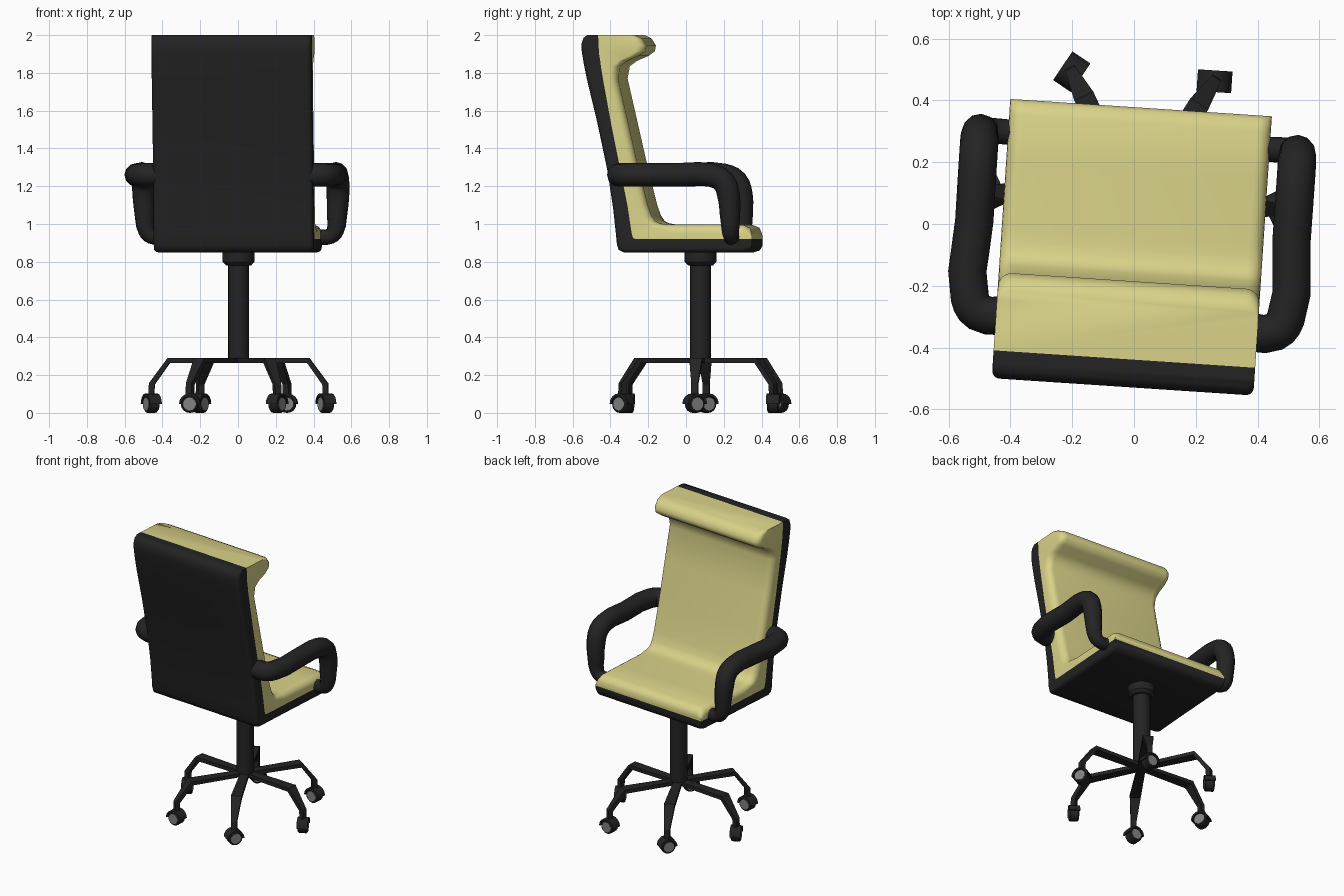
import bpy, bmesh, math
from mathutils import Matrix, Vector

if "Cube" in bpy.data.objects:
    bpy.data.objects.remove(bpy.data.objects["Cube"])

# The whole chair is turned slightly about its column
PLACE = Matrix.Translation((0.003, 0.077, 0)) @ Matrix.Rotation(math.radians(-3.8), 4, 'Z')


def material(name, col):
    m = bpy.data.materials.new(name)
    m.diffuse_color = (*col, 1)
    m.use_nodes = True
    m.node_tree.nodes["Principled BSDF"].inputs["Base Color"].default_value = m.diffuse_color
    return m


BLACK = material("black", (0.017, 0.017, 0.017))
YELLOW = material("pale_yellow", (0.70, 0.65, 0.25))
GREY = material("grey", (0.22, 0.22, 0.22))


def finish(name, mesh, mat, local=Matrix(), angle=35):
    mesh.transform(PLACE @ local)
    bm = bmesh.new()
    bm.from_mesh(mesh)
    bmesh.ops.recalc_face_normals(bm, faces=bm.faces)
    bm.to_mesh(mesh)
    bm.free()
    mesh.materials.clear()
    mesh.materials.append(mat)
    mesh.shade_smooth()
    mesh.set_sharp_from_angle(angle=math.radians(angle))
    ob = bpy.data.objects.new(name, mesh)
    bpy.context.collection.objects.link(ob)
    return ob


def loft(name, rings, mat, closed=True, local=Matrix(), angle=35):
    """Skin a row of equal-length point rings and cap both ends."""
    bm = bmesh.new()
    vs = [[bm.verts.new(p) for p in r] for r in rings]
    n = len(rings[0])
    for a, b in zip(vs, vs[1:]):
        for i in range(n if closed else n - 1):
            j = (i + 1) % n
            bm.faces.new((a[i], a[j], b[j], b[i]))
    bm.faces.new(vs[0])
    bm.faces.new(vs[-1])
    mesh = bpy.data.meshes.new(name)
    bm.to_mesh(mesh)
    bm.free()
    return finish(name, mesh, mat, local, angle)


def lathe(name, profile, mat, sides=24, local=Matrix()):
    rings = [[(r * math.cos(2 * math.pi * i / sides), r * math.sin(2 * math.pi * i / sides), z)
              for i in range(sides)] for r, z in profile]
    return loft(name, rings, mat, True, local)


# Side profile, top to seat front: seam (y, z), cushion face (y, z), shell face (y, z)
PROFILE = [
    (-.515, 2.0, -.320, 2.0, -.575, 2.0),
    (-.515, 1.99, -.285, 1.982, -.595, 1.985),
    (-.513, 1.96, -.262, 1.945, -.605, 1.955),
    (-.512, 1.93, -.267, 1.915, -.605, 1.925),
    (-.510, 1.90, -.300, 1.890, -.600, 1.89),
    (-.505, 1.87, -.360, 1.865, -.595, 1.86),
    (-.500, 1.83, -.400, 1.835, -.587, 1.82),
    (-.490, 1.77, -.412, 1.77, -.575, 1.76),
    (-.450, 1.55, -.362, 1.55, -.522, 1.54),
    (-.400, 1.30, -.305, 1.30, -.467, 1.28),
    (-.360, 1.10, -.255, 1.10, -.437, 1.08),
    (-.345, 1.00, -.235, 1.045, -.425, .97),
    (-.337, .95, -.215, 1.015, -.417, .89),
    (-.330, .925, -.190, 1.003, -.407, .862),
    (-.315, .92, -.160, .998, -.380, .85),
    (-.150, .92, -.120, .997, -.150, .85),
    (.100, .92, .100, .997, .100, .85),
    (.255, .92, .250, .995, .255, .85),
    (.288, .92, .287, .980, .288, .86),
    (.300, .92, .300, .950, .300, .88),
]


def upholstery(name, k, radius, mat, half=0.424, steps=5):
    """Slab between the seam and one face, its long side edges rounded."""
    rings = []
    for row in PROFILE:
        seam, face = Vector(row[0:2]), Vector(row[k:k + 2])
        gap = face - seam
        d = min(radius, gap.length * 0.75)
        side = [(half, seam)]
        for i in range(steps + 1):
            a = math.pi / 2 * i / steps
            p = face - gap.normalized() * d * (1 - math.sin(a))
            side.append((half - radius * (1 - math.cos(a)), p))
        ring = [(u, p.x, p.y) for u, p in side]
        ring += [(-u, p.x, p.y) for u, p in reversed(side)]
        rings.append(ring)
    loft(name, rings, mat, closed=False, angle=50)


upholstery("cushion", 2, 0.045, YELLOW)
upholstery("shell", 4, 0.025, BLACK)

# Armrests: bent tube from backrest to seat side (x, y, z, radius)
ARM = [(.38, -.40, 1.26, .062), (.48, -.395, 1.26, .062), (.512, -.35, 1.26, .062),
       (.514, -.10, 1.26, .062), (.515, .09, 1.258, .062), (.515, .155, 1.225, .062),
       (.515, .183, 1.15, .060), (.510, .19, 1.05, .054), (.500, .192, .965, .046),
       (.475, .193, .936, .042), (.40, .193, .932, .040)]
for side, s in (("left", -1), ("right", 1)):
    cu = bpy.data.curves.new("arm_path", 'CURVE')
    cu.dimensions = '3D'
    cu.bevel_depth, cu.bevel_resolution = 1.0, 4
    cu.resolution_u, cu.use_fill_caps = 3, True
    sp = cu.splines.new('BEZIER')
    sp.bezier_points.add(len(ARM) - 1)
    for bp, (x, y, z, r) in zip(sp.bezier_points, ARM):
        bp.co, bp.radius = (s * x, y, z), r
        bp.handle_left_type = bp.handle_right_type = 'AUTO'
    tmp = bpy.data.objects.new("arm_helper", cu)
    bpy.context.collection.objects.link(tmp)
    bpy.context.view_layer.update()
    mesh = bpy.data.meshes.new_from_object(tmp.evaluated_get(bpy.context.evaluated_depsgraph_get()))
    bpy.data.objects.remove(tmp)
    finish(side + "_armrest", mesh, BLACK, angle=50)

# Column and collar under the seat
lathe("column", [(.055, .265), (.055, .80)], BLACK)
lathe("collar", [(.066, .78), (.085, .80), (.085, .86)], BLACK)

# Leg stations: top r, z, bottom r, z, half width
LEG = [(0, .29, 0, .265, .026), (.375, .29, .365, .265, .034),
       (.475, .157, .445, .150, .018), (.478, .085, .448, .085, .018)]

# Six legs with casters, each caster swivelled the same way
for i in range(6):
    turn = Matrix.Rotation(math.radians(60 * i), 4, 'Z')
    rings = [[(a, -w, b), (a, w, b), (c, w, d), (c, -w, d)] for a, b, c, d, w in LEG]
    loft(f"leg_{i + 1}", rings, BLACK, local=turn, angle=20)
    hub = (turn @ Matrix.Translation((.463, 0, .047)) @ Matrix.Rotation(math.radians(-60), 4, 'Z')
           @ Matrix.Rotation(math.radians(90), 4, 'X'))
    lathe(f"wheel_{i + 1}", [(.040, -.030), (.047, -.024), (.047, .024), (.040, .030)],
          BLACK, 16, hub)
    lathe(f"wheel_cap_{i + 1}", [(.034, -.032), (.034, .032)], GREY, 16, hub)
    # Half-round hood over the wheel
    arc = [math.pi * k / 8 for k in range(9)]
    hood = [(.056 * math.cos(a), .056 * math.sin(a)) for a in arc]
    hood += [(.044 * math.cos(a), .044 * math.sin(a)) for a in reversed(arc)]
    bm = bmesh.new()
    lo, hi = [[bm.verts.new((x, y, z)) for x, y in hood] for z in (-.035, .035)]
    n = len(hood)
    for k in range(n):
        bm.faces.new((lo[k], lo[(k + 1) % n], hi[(k + 1) % n], hi[k]))
    for k in range(8):
        for r in (lo, hi):
            bm.faces.new((r[k], r[k + 1], r[n - 2 - k], r[n - 1 - k]))
    mesh = bpy.data.meshes.new("hood")
    bm.to_mesh(mesh)
    bm.free()
    finish(f"caster_hood_{i + 1}", mesh, BLACK, hub)
